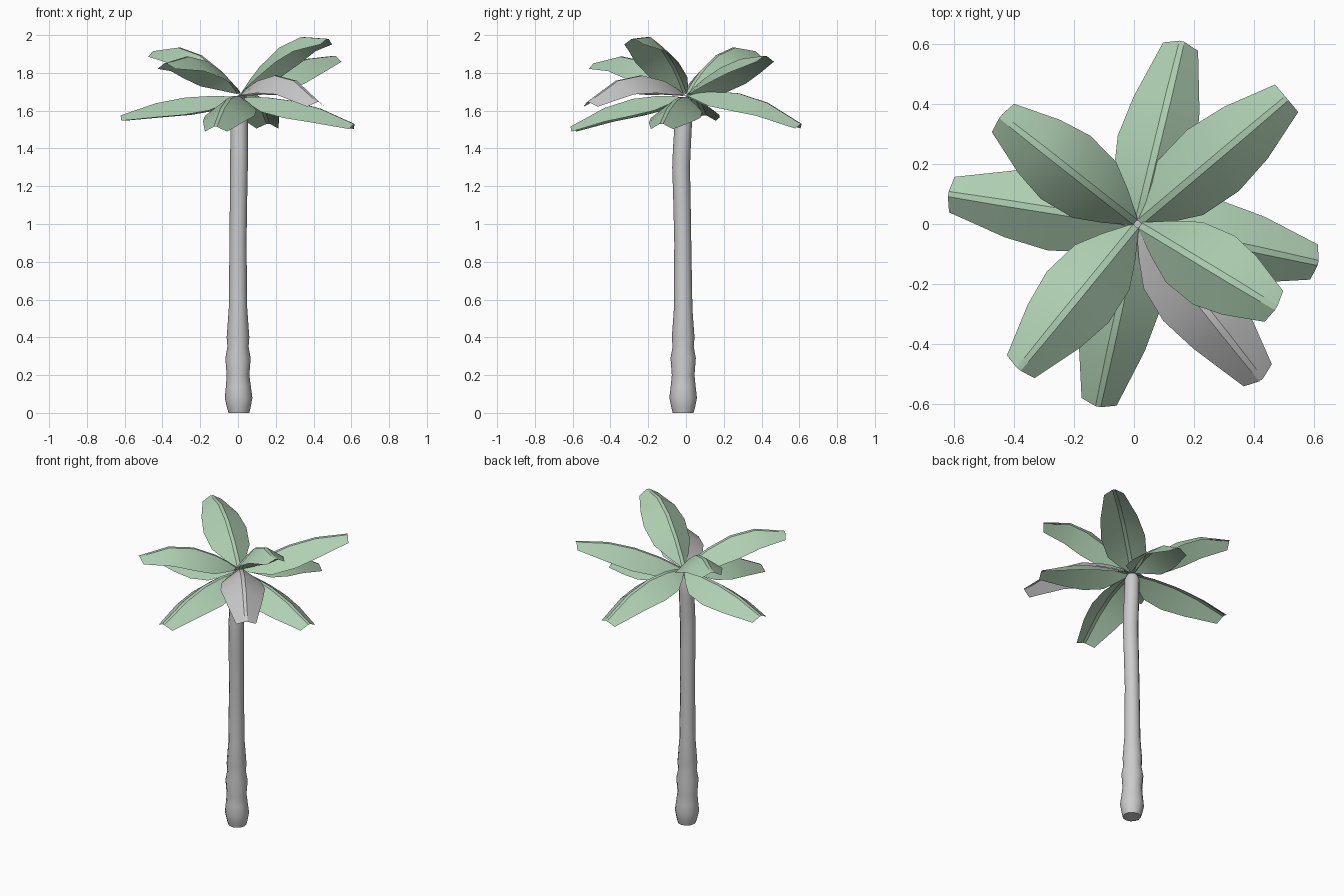
import bpy, bmesh, math
from mathutils import Vector

if "Cube" in bpy.data.objects:
    bpy.data.objects.remove(bpy.data.objects["Cube"])

green = bpy.data.materials.new("leaf_green")
green.diffuse_color = (0.43, 0.63, 0.45, 1)
green.use_nodes = True
green.node_tree.nodes["Principled BSDF"].inputs["Base Color"].default_value = green.diffuse_color


def make_object(name, bm, angle, mat=None):
    mesh = bpy.data.meshes.new(name)
    bm.to_mesh(mesh)
    bm.free()
    ob = bpy.data.objects.new(name, mesh)
    bpy.context.collection.objects.link(ob)
    if mat:
        mesh.materials.append(mat)
    bpy.ops.object.select_all(action='DESELECT')
    ob.select_set(True)
    bpy.context.view_layer.objects.active = ob
    bpy.ops.object.shade_smooth_by_angle(angle=math.radians(angle))
    return ob


# Trunk: rings of (z, radius, x, y), swollen and ridged near the foot
rings = [(0, .055, .005, -.015), (.03, .063, .004, -.015), (.08, .073, .003, -.015),
         (.14, .066, .002, -.015), (.2, .060, 0, -.015), (.29, .067, 0, -.015),
         (.35, .056, 0, -.015), (.40, .060, 0, -.015), (.55, .049, 0, -.015),
         (.9, .045, 0, -.017), (1.15, .046, .003, -.022), (1.3, .047, .005, -.026),
         (1.4, .047, .006, -.022), (1.52, .046, .006, -.015), (1.64, .045, .008, -.008),
         (1.67, .03, .01, -.005)]
SIDES = 12
bm = bmesh.new()
loops = []
for z, r, x, y in rings:
    loops.append([bm.verts.new((x + r * math.cos(2 * math.pi * i / SIDES),
                                y + r * math.sin(2 * math.pi * i / SIDES), z))
                  for i in range(SIDES)])
for a, b in zip(loops, loops[1:]):
    for i in range(SIDES):
        j = (i + 1) % SIDES
        bm.faces.new((a[i], a[j], b[j], b[i]))
bm.faces.new(loops[0][::-1])
bm.faces.new(loops[-1])
make_object("trunk", bm, 40)

# Stations along a frond: (fraction of length, half width, droop per width)
STATIONS = [(0, .014, .7), (.1, .07, .7), (.22, .118, .72),
            (.45, .134, .75), (.7, .113, .75), (1, .06, .6)]
RIB = .011


def frond(name, tx, ty, z_mid, z_tip, z_base, mat):
    """Arched leaf with a flat midrib strip and two drooping wings."""
    d = Vector((tx - .012, ty, 0)).normalized()
    base = Vector((.012, 0, z_base)) + d * .01
    span = (Vector((tx, ty, 0)) - Vector((base.x, base.y, 0))).length
    side = Vector((-d.y, d.x, 0))
    rise = z_tip - z_base
    a = 4 * (z_mid - z_base) - rise
    b = rise - a
    bm = bmesh.new()
    rows = []
    for t, w, droop in STATIONS:
        p = base + d * span * t + Vector((0, 0, a * t + b * t * t))
        tangent = (d * span + Vector((0, 0, a + 2 * b * t))).normalized()
        up = tangent.cross(side)
        rib = RIB if t < 1 else RIB * .8
        rows.append([bm.verts.new(p + side * s - up * max(0, abs(s) - rib) * droop)
                     for s in (w, rib, -rib, -w)])
    for r0, r1 in zip(rows, rows[1:]):
        for i in range(3):
            bm.faces.new((r0[i], r0[i + 1], r1[i + 1], r1[i]))
    return make_object(name, bm, 30, mat)


# Crown: tip x, tip y, mid height, tip height, base height, material
fronds = [(.16, .61, 1.685, 1.53, 1.68, green),
          (.51, .42, 1.84, 1.89, 1.68, green),
          (.615, -.13, 1.645, 1.53, 1.67, green),
          (.475, -.28, 1.95, 1.98, 1.69, green),
          (.425, -.52, 1.785, 1.645, 1.68, None),
          (-.12, -.61, 1.655, 1.515, 1.67, green),
          (-.385, -.485, 1.87, 1.85, 1.69, green),
          (-.62, .10, 1.665, 1.575, 1.67, green),
          (-.445, .36, 1.905, 1.915, 1.69, green)]
for i, f in enumerate(fronds):
    frond("dry_frond" if f[5] is None else f"frond_{i + 1}", *f)
